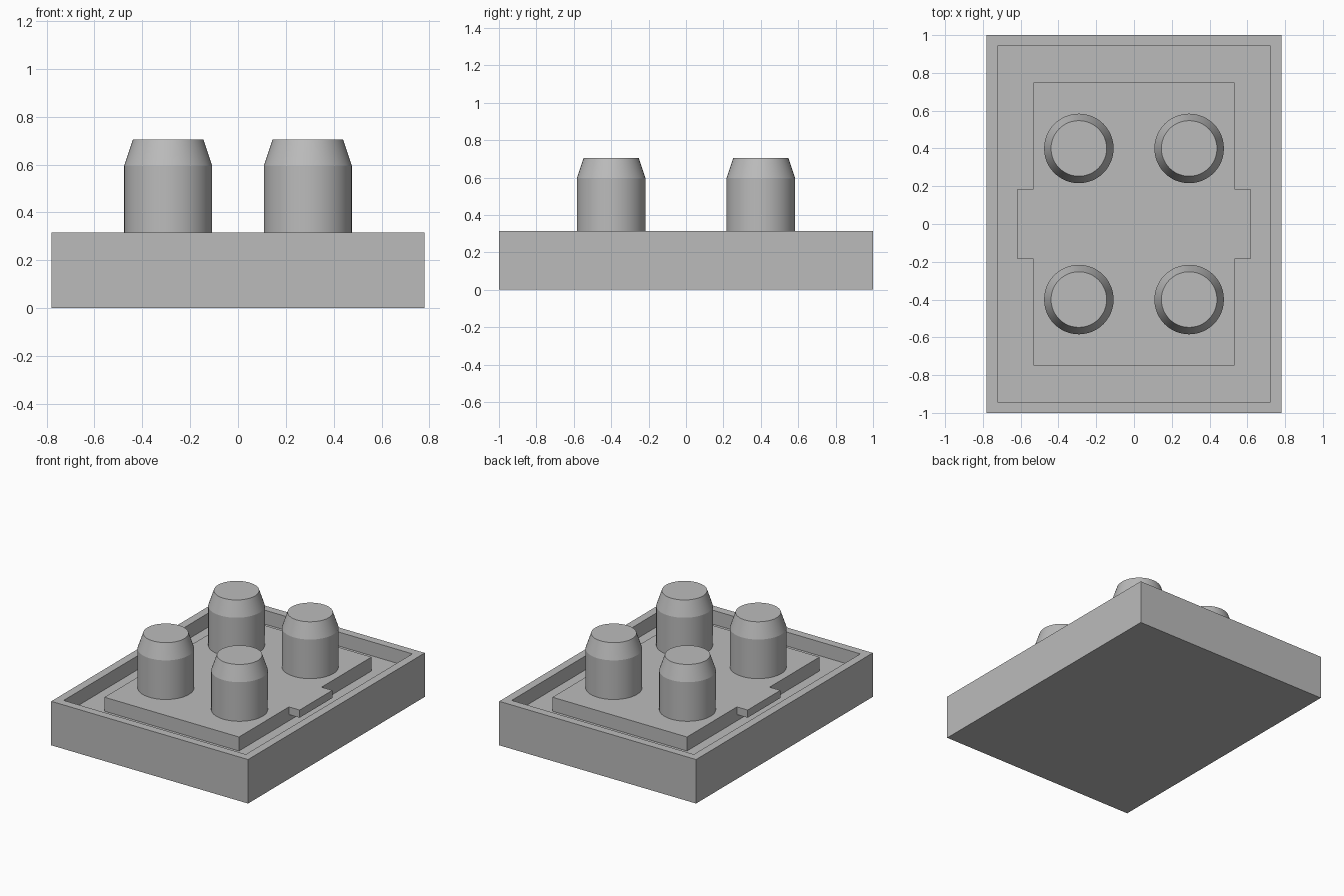
import bpy, bmesh, math
from mathutils import Vector

cube = bpy.data.objects.get("Cube")
if cube:
    bpy.data.objects.remove(cube, do_unlink=True)

HALF_X, HALF_Y, TOP = 0.78, 1.0, 0.315
FLOOR = 0.215          # tray floor height
TAB_Y, TAB_Z, TAB_OUT = 0.185, 0.26, 0.085

grey = bpy.data.materials.new("plain_grey")
grey.use_nodes = True
grey.diffuse_color = (0.5, 0.5, 0.5, 1)
shader = next(n for n in grey.node_tree.nodes if n.type == "BSDF_PRINCIPLED")
shader.inputs["Base Color"].default_value = (0.5, 0.5, 0.5, 1)


def box(half_x, half_y, z0, z1):
    bm = bmesh.new()
    bmesh.ops.create_cube(bm, size=1)
    for v in bm.verts:
        v.co = (v.co.x * 2 * half_x, v.co.y * 2 * half_y, z0 + (v.co.z + 0.5) * (z1 - z0))
    return bm


def finish(bm, name):
    bmesh.ops.recalc_face_normals(bm, faces=bm.faces)
    mesh = bpy.data.meshes.new(name)
    bm.to_mesh(mesh)
    bm.free()
    mesh.materials.append(grey)
    obj = bpy.data.objects.new(name, mesh)
    bpy.context.collection.objects.link(obj)
    return obj


# Tray: a box whose top is inset and sunk to leave a rim
bm = box(HALF_X, HALF_Y, 0, TOP)
bm.normal_update()
lid = max(bm.faces, key=lambda f: f.calc_center_median().z)
bmesh.ops.inset_individual(bm, faces=[lid], thickness=0.082)
well = bmesh.ops.extrude_discrete_faces(bm, faces=[lid])["faces"][0]
for v in well.verts:
    v.co.z = FLOOR
finish(bm, "tray")

# Raised deck: a box with a thin tab pulled out of the upper middle of each side
bm = box(0.533, 0.75, FLOOR, TOP)
for point, normal in (((0, TAB_Y, 0), (0, 1, 0)), ((0, -TAB_Y, 0), (0, 1, 0)), ((0, 0, TAB_Z), (0, 0, 1))):
    bmesh.ops.bisect_plane(bm, geom=bm.verts[:] + bm.edges[:] + bm.faces[:],
                           plane_co=point, plane_no=normal)
bm.normal_update()
sides = [f for f in bm.faces if abs(f.normal.x) > 0.9
         and abs(f.calc_center_median().y) < TAB_Y / 2 and f.calc_center_median().z > TAB_Z]
for side in sides:
    direction = Vector((math.copysign(TAB_OUT, side.calc_center_median().x), 0, 0))
    tip = bmesh.ops.extrude_discrete_faces(bm, faces=[side])["faces"][0]
    bmesh.ops.translate(bm, verts=tip.verts[:], vec=direction)
finish(bm, "deck")


# Pins: straight cylinders with a tapered tip
def pin(name, x, y):
    bm = bmesh.new()
    base = bmesh.ops.create_circle(bm, cap_ends=True, segments=48, radius=0.184)["verts"]
    for v in base:
        v.co += Vector((x, y, TOP - 0.01))
    face = bm.faces[:][0]
    for z, scale in ((0.595, 1), (0.705, 0.8)):
        grown = bmesh.ops.extrude_face_region(bm, geom=[face])["geom"]
        bmesh.ops.delete(bm, geom=[face], context="FACES_ONLY")
        face = next(g for g in grown if isinstance(g, bmesh.types.BMFace))
        for v in face.verts:
            v.co = (x + (v.co.x - x) * scale, y + (v.co.y - y) * scale, z)
    obj = finish(bm, name)
    bpy.ops.object.select_all(action="DESELECT")
    obj.select_set(True)
    bpy.context.view_layer.objects.active = obj
    bpy.ops.object.shade_smooth_by_angle(angle=math.radians(15))


for y, row in ((-0.4, "front"), (0.4, "back")):
    for x, side in ((0.292, "left"), (-0.292, "right")):
        pin(f"{row}_{side}_pin", x, y)
